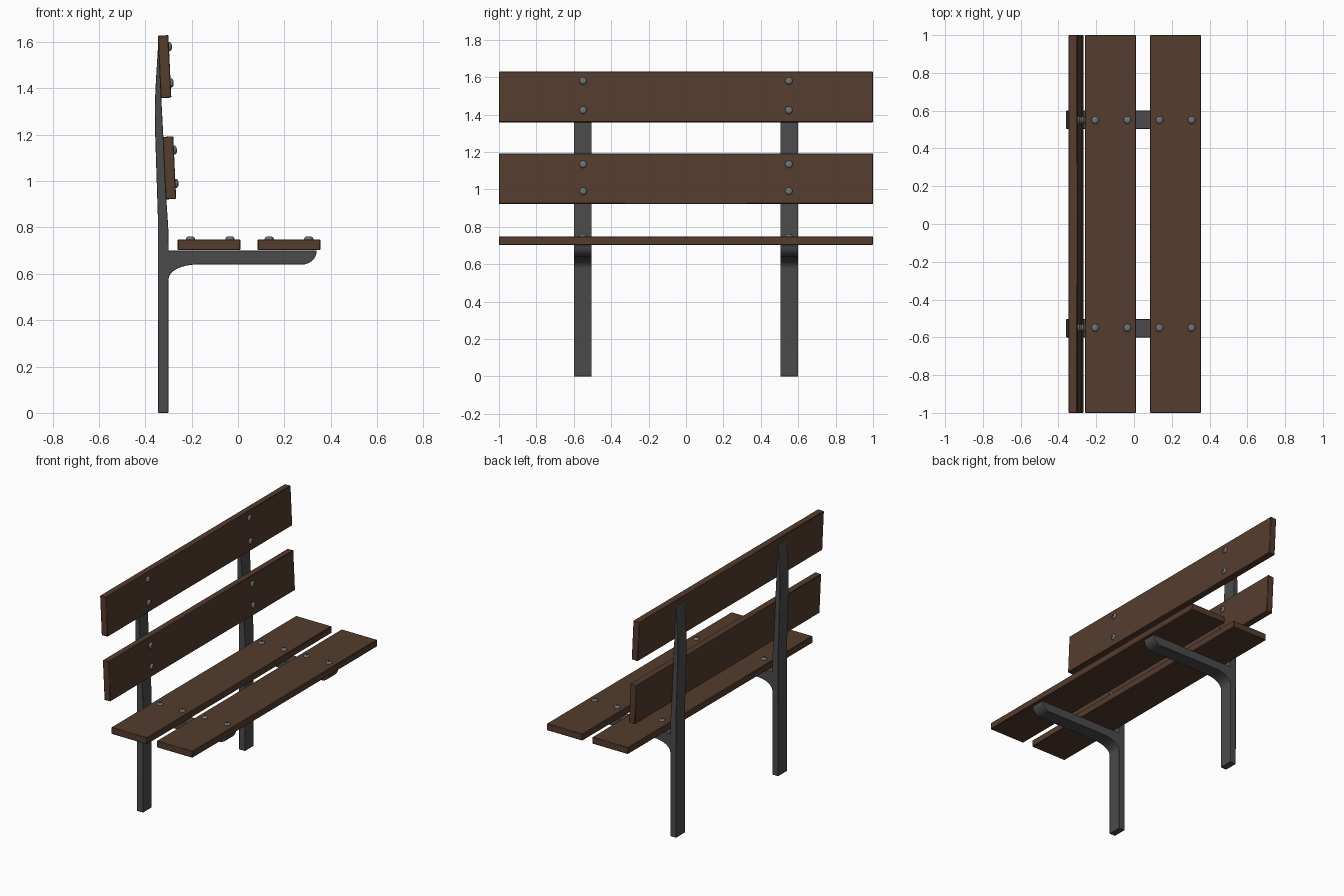
import bpy, bmesh, math
from mathutils import Matrix, Vector

if "Cube" in bpy.data.objects:
    bpy.data.objects.remove(bpy.data.objects["Cube"])


def material(name, rgb):
    m = bpy.data.materials.new(name)
    m.diffuse_color = (*rgb, 1)
    m.use_nodes = True
    m.node_tree.nodes["Principled BSDF"].inputs["Base Color"].default_value = m.diffuse_color
    return m


WOOD = material("brown_wood", (0.09, 0.045, 0.027))
IRON = material("dark_iron", (0.07, 0.07, 0.07))
STEEL = material("bolt_steel", (0.15, 0.17, 0.17))


def finish(name, bm, mat, matrix=Matrix(), bevel=0, segments=1):
    bmesh.ops.recalc_face_normals(bm, faces=bm.faces)
    me = bpy.data.meshes.new(name)
    bm.to_mesh(me)
    bm.free()
    me.materials.append(mat)
    ob = bpy.data.objects.new(name, me)
    ob.matrix_world = matrix
    bpy.context.collection.objects.link(ob)
    if bevel:
        mod = ob.modifiers.new("soft_edges", 'BEVEL')
        mod.width, mod.segments = bevel, segments
        mod.limit_method, mod.angle_limit = 'ANGLE', math.radians(40)
    bpy.context.view_layer.objects.active = ob
    bpy.ops.object.select_all(action='DESELECT')
    ob.select_set(True)
    bpy.ops.object.shade_smooth_by_angle(angle=math.radians(35))
    return ob


def arc(cx, cz, rx, rz, a0, a1, n=8):
    steps = [math.radians(a0 + (a1 - a0) * i / n) for i in range(n + 1)]
    return [(cx + rx * math.cos(a), cz + rz * math.sin(a)) for a in steps]


def frame(name, y):
    # post and seat arm as one side profile, extruded across the width
    pts = [(-0.345, 0), (-0.30, 0)]
    pts += arc(-0.18, 0.575, 0.12, 0.065, 180, 90)       # bracket under seat
    pts += arc(0.275, 0.70, 0.065, 0.06, -90, 0)         # rounded arm tip
    pts += [(-0.30, 0.70), (-0.301, 0.80), (-0.309, 0.92), (-0.322, 1.19),
            (-0.331, 1.36), (-0.340, 1.585), (-0.345, 1.585),
            (-0.355, 1.42), (-0.359, 1.33), (-0.358, 1.22), (-0.346, 0.85)]
    bm = bmesh.new()
    face = bm.faces.new([bm.verts.new((x, -0.048, z)) for x, z in pts])
    new = bmesh.ops.extrude_face_region(bm, geom=[face])["geom"]
    bmesh.ops.translate(bm, vec=(0, 0.096, 0),
                        verts=[v for v in new if isinstance(v, bmesh.types.BMVert)])
    finish(name, bm, IRON, Matrix.Translation((0, y, 0)), 0.006, 2)


def bolt(name, matrix):
    # domed head with a hexagonal-style socket, spun from a half profile
    prof = [(0.0, 0.006), (0.007, 0.006), (0.007, 0.0125), (0.012, 0.0115),
            (0.017, 0.008), (0.020, 0.003), (0.020, -0.005)]
    bm = bmesh.new()
    vs = [bm.verts.new((r, 0, z)) for r, z in prof]
    edges = [bm.edges.new(p) for p in zip(vs, vs[1:])]
    bmesh.ops.spin(bm, geom=vs + edges, cent=(0, 0, 0), axis=(0, 0, 1),
                   angle=math.tau, steps=18)
    bmesh.ops.remove_doubles(bm, verts=bm.verts, dist=1e-5)
    finish(name, bm, STEEL, matrix)


def plank(name, x, z, tilt, offsets):
    # board lying flat, tilted about y; bolts sit on its upper face
    base = Matrix.Translation((x, 0, z)) @ Matrix.Rotation(tilt, 4, 'Y')
    bm = bmesh.new()
    bmesh.ops.create_cube(bm, size=1)
    bmesh.ops.scale(bm, vec=(0.27, 2.0, 0.046), verts=bm.verts)
    finish(name, bm, WOOD, base, 0.003)
    for y in (-0.55, 0.55):
        for i, o in enumerate(offsets):
            bolt(f"{name}_bolt_{'left' if y < 0 else 'right'}_{i + 1}",
                 base @ Matrix.Translation((o, y, 0.023)))


# two iron frames
for side, y in (("left", -0.552), ("right", 0.552)):
    frame(f"{side}_frame", y)

# seat boards
plank("rear_seat_board", -0.125, 0.726, 0, (-0.08, 0.09))
plank("front_seat_board", 0.22, 0.726, 0, (-0.085, 0.085))

# backrest boards, leaning slightly backwards
lean = math.radians(90 - 2.7)
plank("lower_back_board", -0.296, 1.057, lean, (-0.076, 0.068))
plank("upper_back_board", -0.317, 1.494, lean, (-0.085, 0.072))
